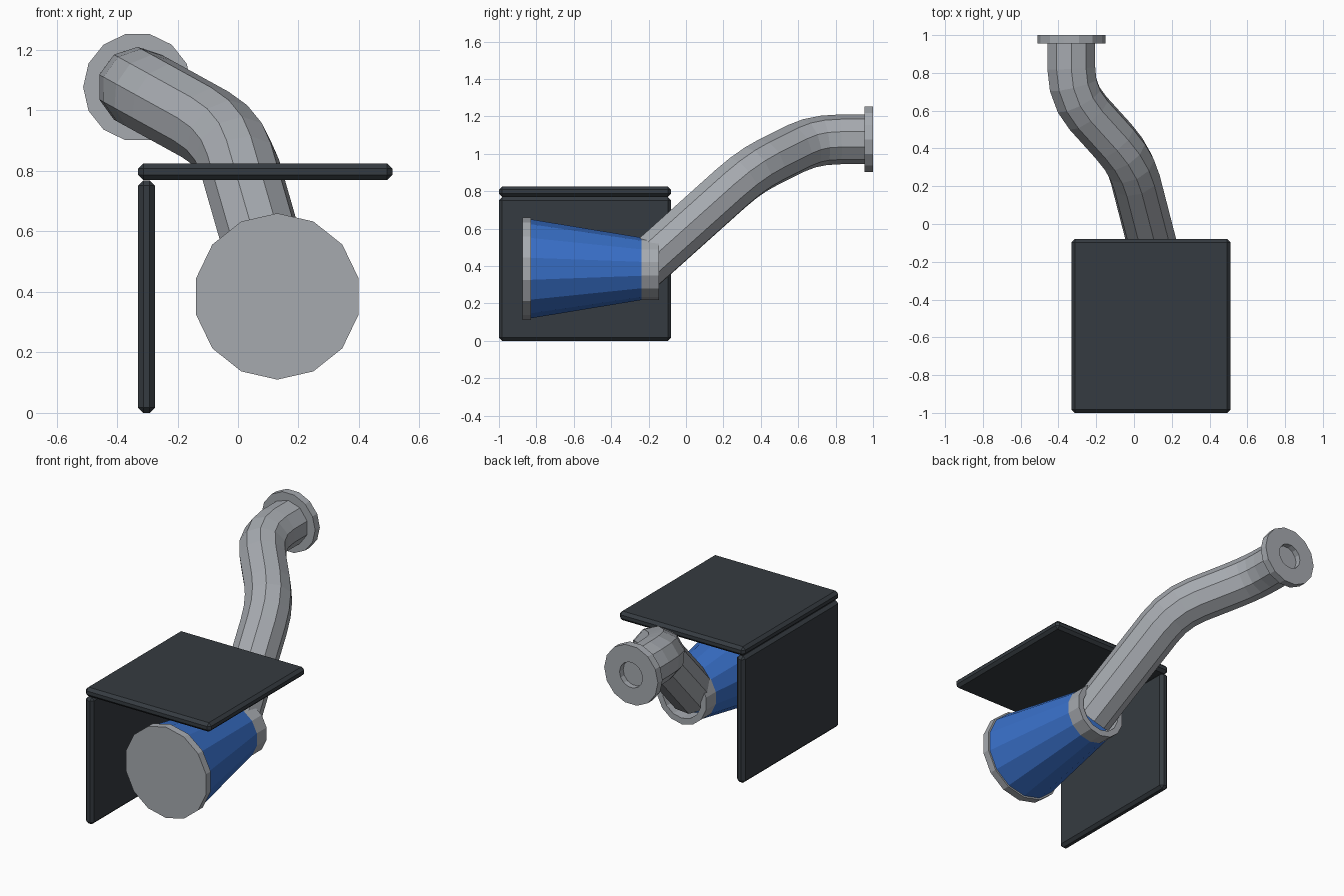
import bpy, bmesh, math
from mathutils import Vector

if "Cube" in bpy.data.objects:
    bpy.data.objects.remove(bpy.data.objects["Cube"])


def material(name, rgb):
    m = bpy.data.materials.new(name)
    m.diffuse_color = (*rgb, 1)
    m.use_nodes = True
    m.node_tree.nodes["Principled BSDF"].inputs["Base Color"].default_value = m.diffuse_color
    return m


GREY = material("light grey metal", (0.38, 0.40, 0.43))
BLUE = material("blue paint", (0.04, 0.16, 0.58))
DARK = material("dark slate", (0.036, 0.044, 0.052))


def finish(name, bm, mat):
    bmesh.ops.recalc_face_normals(bm, faces=bm.faces)
    me = bpy.data.meshes.new(name)
    bm.to_mesh(me)
    bm.free()
    me.materials.append(mat)
    ob = bpy.data.objects.new(name, me)
    bpy.context.collection.objects.link(ob)
    return ob


def panel(name, lo, hi, chamfer=0.017):
    bm = bmesh.new()
    bmesh.ops.create_cube(bm, size=1)
    for v in bm.verts:
        v.co = [(a + b) / 2 + c * (b - a) for a, b, c in zip(lo, hi, v.co)]
    bmesh.ops.bevel(bm, geom=bm.edges[:], offset=chamfer, segments=1, affect='EDGES')
    return finish(name, bm, DARK)


def skin(bm, rings, closed=False):
    n = len(rings[0])
    pairs = list(zip(rings, rings[1:])) + ([(rings[-1], rings[0])] if closed else [])
    for a, b in pairs:
        for i in range(n):
            j = (i + 1) % n
            bm.faces.new((a[i], a[j], b[j], b[i]))
    if not closed:
        bm.faces.new(rings[0])
        bm.faces.new(rings[-1])


def turned(name, x, z, profile, mat, start, closed=False, n=14):
    """Lathe a (y, radius) profile around an axis parallel to y."""
    bm = bmesh.new()
    rings = []
    for y, r in profile:
        rings.append([bm.verts.new((x + r * math.cos(start + math.tau * i / n), y,
                                    z + r * math.sin(start + math.tau * i / n)))
                      for i in range(n)])
    skin(bm, rings, closed)
    return finish(name, bm, mat)


def pipe(name, path, r, n, mat):
    """Sweep a polygon along a path, carrying its frame without twist."""
    bm = bmesh.new()
    up = Vector((0, 0, 1))
    rings, last = [], None
    for k, p in enumerate(path):
        t = Vector()
        if k:
            t += (p - path[k - 1]).normalized()
        if k < len(path) - 1:
            t += (path[k + 1] - p).normalized()
        t.normalize()
        if last:
            up = last.rotation_difference(t) @ up
        last = t
        side = t.cross(up)
        rings.append([bm.verts.new(p + r * (up * math.cos(math.tau * i / n)
                                            + side * math.sin(math.tau * i / n)))
                      for i in range(n)])
    skin(bm, rings)
    return finish(name, bm, mat)


def rounded(points, d, steps):
    out = [points[0]]
    for a, b, c in zip(points, points[1:], points[2:]):
        s = b + (a - b).normalized() * d
        e = b + (c - b).normalized() * d
        for i in range(steps + 1):
            t = i / steps
            out.append(s * (1 - t) ** 2 + b * 2 * t * (1 - t) + e * t ** 2)
    return out + [points[-1]]


# Two chamfered cover panels
panel("top_panel", (-0.33, -1, 0.77), (0.51, -0.08, 0.825))
panel("side_panel", (-0.33, -1, 0), (-0.275, -0.08, 0.768))

# Tapered body with front cap and hollow rear collar
CX, CZ, UP = 0.13, 0.385, math.pi / 2
turned("front_cap", CX, CZ, [(-0.875, 0.275), (-0.83, 0.275)], GREY, UP)
turned("tapered_body", CX, CZ, [(-0.832, 0.265), (-0.238, 0.167)], BLUE, UP)
turned("rear_collar", CX, CZ, [(-0.24, 0.167), (-0.145, 0.167),
                               (-0.145, 0.13), (-0.24, 0.13)], GREY, UP, True)

# Bent pipe, swept from the flange back to the body
FX, FZ = -0.332, 1.077
corners = [Vector(c) for c in ((FX, 0.965, FZ), (FX, 0.685, FZ),
                               (-0.02, 0.34, 0.905), (CX, -0.24, CZ))]
pipe("bent_pipe", rounded(corners, 0.14, 3), 0.133, 10, GREY)

# End flange with a shallow bore
turned("end_flange", FX, FZ, [(0.955, 0.18), (1, 0.18), (1, 0.077), (0.955, 0.077)],
       GREY, 0, True)
